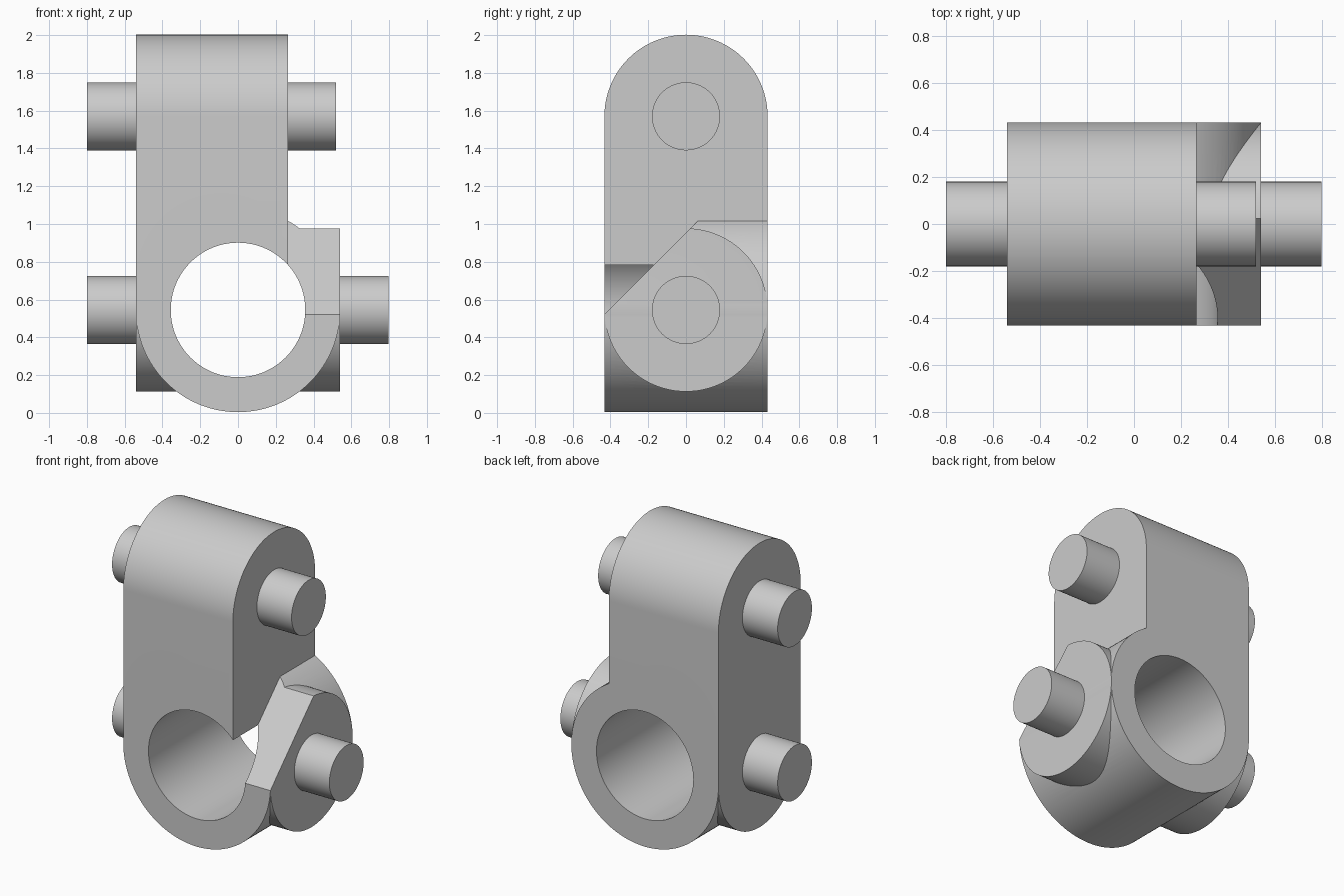
import bpy
import bmesh
import math
from mathutils import Vector

cube = bpy.data.objects.get("Cube")
if cube:
    bpy.data.objects.remove(cube, do_unlink=True)

grey = bpy.data.materials.new("plain grey")
grey.use_nodes = True
colour = (0.6, 0.6, 0.6, 1)
grey.diffuse_color = colour
grey.node_tree.nodes["Principled BSDF"].inputs["Base Color"].default_value = colour

LOW, HIGH = 0.545, 1.57      # heights of the two pin axes
HALF = 0.432                 # half depth of the link
RING, BORE = 0.541, 0.356    # radii of the eye
STEP = 0.265                 # side face of the upright body
SEGS = 128


def arc(radius, z, start, end):
    """Points (u, z) on an arc, angles counted in segments."""
    return [(radius * math.cos(math.tau * i / SEGS),
             z + radius * math.sin(math.tau * i / SEGS)) for i in range(start, end)]


def extrude(name, profile, axis, a, b):
    """Solid prism from a (u, z) profile, along x or y from a to b."""
    bm = bmesh.new()
    place = (lambda u, z: (a, u, z)) if axis == "x" else (lambda u, z: (u, a, z))
    face = bm.faces.new([bm.verts.new(place(u, z)) for u, z in profile])
    new = bmesh.ops.extrude_face_region(bm, geom=[face])["geom"]
    shift = Vector((b - a, 0, 0) if axis == "x" else (0, b - a, 0))
    bmesh.ops.translate(bm, vec=shift,
                        verts=[g for g in new if isinstance(g, bmesh.types.BMVert)])
    bmesh.ops.recalc_face_normals(bm, faces=bm.faces)
    mesh = bpy.data.meshes.new(name)
    bm.to_mesh(mesh)
    bm.free()
    mesh.materials.append(grey)
    obj = bpy.data.objects.new(name, mesh)
    bpy.context.collection.objects.link(obj)
    return obj


def combine(target, tool, operation):
    """Apply a boolean and drop the tool."""
    mod = target.modifiers.new("join", "BOOLEAN")
    mod.operation, mod.object, mod.solver = operation, tool, "EXACT"
    bpy.context.view_layer.objects.active = target
    bpy.ops.object.modifier_apply(modifier=mod.name)
    bpy.data.objects.remove(tool, do_unlink=True)


def smooth(obj):
    bpy.ops.object.select_all(action="DESELECT")
    obj.select_set(True)
    bpy.context.view_layer.objects.active = obj
    bpy.ops.object.shade_smooth_by_angle(angle=math.radians(20))


# Eye ring with the round side cheek
link = extrude("link_body", arc(RING, LOW, 0, SEGS), "y", -HALF, HALF)
cheek = extrude("cheek", arc(HALF, LOW, 0, SEGS), "x", 0.2, 0.54)
combine(link, cheek, "UNION")

# Slanted opening on the front of the cheek side
slope = 0.953
opening = extrude("opening_cutter", [(-1, slope - 1), (1, slope + 1), (-1, slope + 1)],
                  "x", 0.22, 1)
combine(link, opening, "DIFFERENCE")

# Upright body with rounded top and bottom
half = SEGS // 2
outline = arc(HALF, HIGH, 0, half + 1) + arc(HALF, LOW, half, SEGS + 1)
upright = extrude("upright", outline, "x", -0.541, STEP)
combine(link, upright, "UNION")

# Bore through the eye
bore = extrude("bore_cutter", arc(BORE, LOW, 0, SEGS), "y", -1, 1)
combine(link, bore, "DIFFERENCE")
smooth(link)

# Pins
for name, z, a, b in (("upper_pin", HIGH, -0.8, 0.52),
                      ("lower_right_pin", LOW, -0.8, -0.45),
                      ("lower_left_pin", LOW, 0.45, 0.798)):
    smooth(extrude(name, arc(0.18, z, 0, SEGS), "x", a, b))
